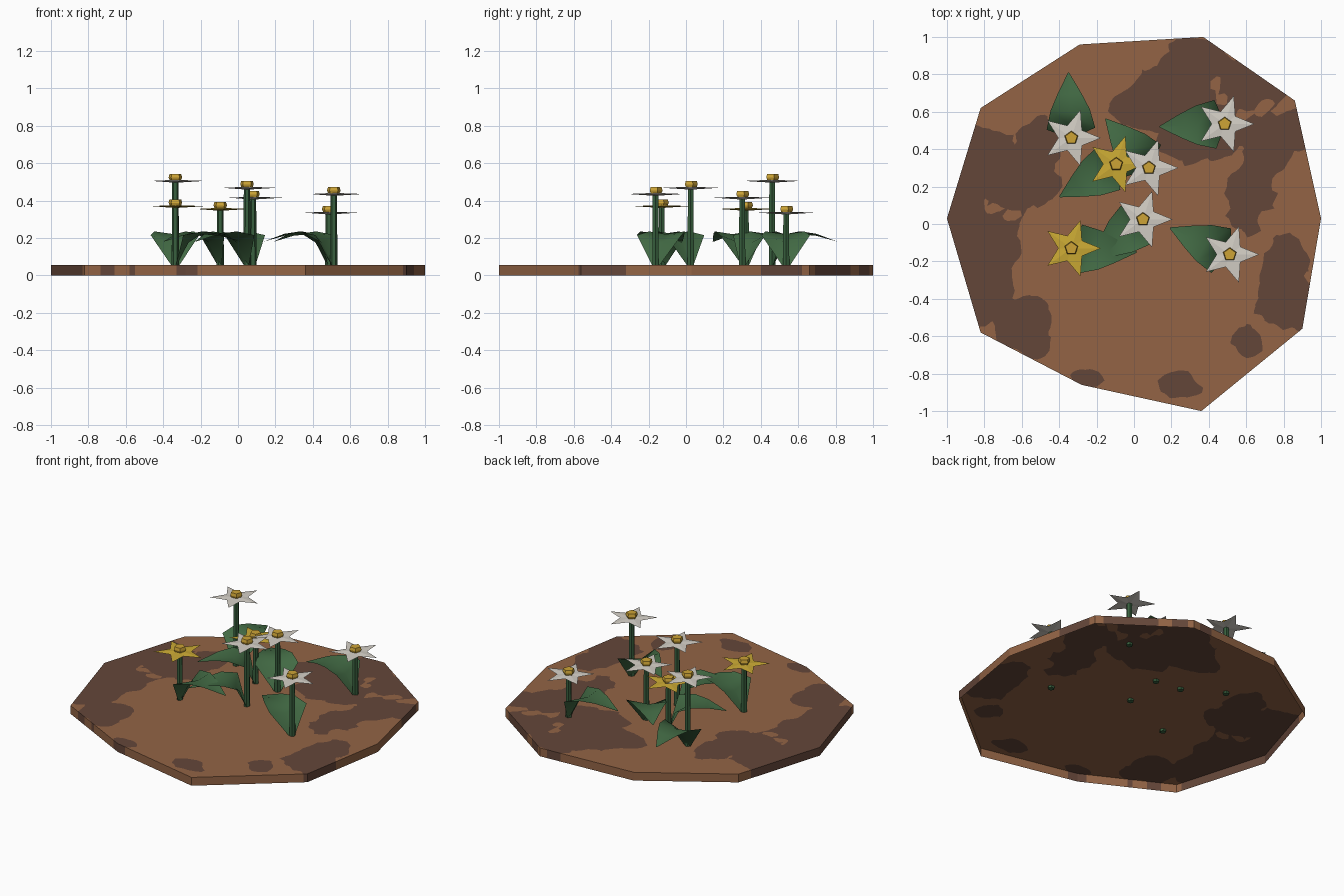
import bpy, bmesh, math
from mathutils import Vector, noise

if "Cube" in bpy.data.objects:
    bpy.data.objects.remove(bpy.data.objects["Cube"])


def material(name, rgb):
    m = bpy.data.materials.new(name)
    lin = [(c / 255 / 12.92) if c < 10 else ((c / 255 + 0.055) / 1.055) ** 2.4 for c in rgb]
    m.diffuse_color = (*lin, 1)
    m.use_nodes = True
    m.node_tree.nodes["Principled BSDF"].inputs["Base Color"].default_value = m.diffuse_color
    return m


SOIL = material("light_soil", (147, 100, 69))
DARK = material("dark_soil", (100, 70, 57))
LEAF = material("leaf_green", (66, 106, 68))
STEM = material("stem_green", (56, 96, 62))
WHITE = material("petal_white", (212, 207, 198))
YELLOW = material("petal_yellow", (203, 170, 52))
GOLD = material("centre_gold", (205, 164, 54))


def finish(bm, name, *mats, smooth=False):
    bmesh.ops.recalc_face_normals(bm, faces=bm.faces)
    for f in bm.faces:
        f.smooth = smooth
    me = bpy.data.meshes.new(name)
    bm.to_mesh(me)
    bm.free()
    for m in mats:
        me.materials.append(m)
    ob = bpy.data.objects.new(name, me)
    bpy.context.collection.objects.link(ob)
    return ob


def ring(bm, n, r, z, x=0, y=0, turn=0):
    return [bm.verts.new((x + r * math.cos(turn + math.tau * i / n),
                          y + r * math.sin(turn + math.tau * i / n), z)) for i in range(n)]


def bridge(bm, a, b):
    n = len(a)
    for i in range(n):
        bm.faces.new((a[i], a[(i + 1) % n], b[(i + 1) % n], b[i]))


# --- soil slab: ten-sided cap with a rim, open below, with dark earth patches
OUTLINE = [(1, .03), (.86, .66), (.37, 1), (-.29, .96), (-.82, .62),
           (-1, .03), (-.82, -.58), (-.28, -.86), (.36, -1), (.9, -.56)]
# patch centres and radii
PATCHES = [(-.78, .38, .16, .14), (-.92, .1, .12, .25), (-.62, .22, .22, .16),
           (-.5, .42, .12, .14), (-.75, -.1, .14, .16), (-.8, -.38, .16, .2),
           (-.6, -.52, .16, .12), (-.52, -.66, .07, .07), (-.25, -.83, .09, .05),
           (.1, .64, .22, .14), (.3, .8, .16, .22), (.62, .76, .2, .13),
           (.35, .5, .22, .16), (.72, .42, .14, .18), (.9, .5, .08, .12),
           (.62, .15, .13, .16), (.8, -.2, .12, .16), (.84, -.42, .18, .14),
           (.6, -.62, .08, .08), (.24, -.86, .11, .07), (-.9, -.15, .12, .2)]


def darkness(p):
    blob = max(1 - math.hypot((p.x - a) / c, (p.y - b) / d) for a, b, c, d in PATCHES)
    q = Vector((p.x, p.y, 0))
    return blob + .4 * noise.noise(q * 6.3) + .4 * noise.noise(q * 13.7) + .04


bm = bmesh.new()
low = [bm.verts.new((x, y, 0)) for x, y in OUTLINE]
high = [bm.verts.new((x, y, .055)) for x, y in OUTLINE]
bm.faces.new(high)
bridge(bm, low, high)
STEP = .04
for axis in ((1, 0, 0), (0, 1, 0)):
    for i in range(-25, 26):
        bmesh.ops.bisect_plane(bm, geom=bm.verts[:] + bm.edges[:] + bm.faces[:],
                               plane_co=Vector(axis) * (i * STEP + .003), plane_no=axis)
bmesh.ops.triangulate(bm, faces=bm.faces)
# cut the triangles along the patch borders
field = {v: darkness(v.co) for v in bm.verts}
cuts = []
for e in bm.edges[:]:
    a, b = e.verts
    if field[a] * field[b] < 0:
        t = field[a] / (field[a] - field[b])
        cuts.append(bmesh.utils.edge_split(e, a, t)[1])
bmesh.ops.connect_verts(bm, verts=cuts)
for f in bm.faces:
    f.material_index = int(sum(field.get(v, 0) for v in f.verts) > 0)
finish(bm, "soil_slab", SOIL, DARK)


# --- flower parts
def make_stem(x, y, z):
    bm = bmesh.new()
    a, b = ring(bm, 6, .02, .04, x, y), ring(bm, 6, .017, z, x, y)
    bridge(bm, a, b)
    bm.faces.new(a[::-1])
    bm.faces.new(b)
    finish(bm, "stem", STEM)


def make_petals(x, y, z, mat):
    bm = bmesh.new()
    star = []
    for i in range(10):
        r, a = (.07 if i % 2 else .158), math.tau * i / 10
        star.append(bm.verts.new((x + r * math.cos(a), y + r * math.sin(a), z)))
    for dz in (.006, -.01):
        hub = bm.verts.new((x, y, z + dz))
        for i in range(10):
            bm.faces.new((star[i], star[(i + 1) % 10], hub))
    finish(bm, "petals", mat)


def make_centre(x, y, z):
    bm = bmesh.new()
    rings = [ring(bm, 5, r, z + h, x, y, math.pi / 2)
             for r, h in ((.03, 0), (.038, .018), (.033, .036))]
    bridge(bm, rings[0], rings[1])
    bridge(bm, rings[1], rings[2])
    bm.faces.new(rings[2])
    bm.faces.new(rings[0][::-1])
    finish(bm, "flower_centre", GOLD)


def make_leaf(x, y, tip_x, tip_y):
    d = Vector((tip_x - x, tip_y - y, 0)).normalized()
    s = Vector((-d.y, d.x, 0))
    root = Vector((x, y, 0))
    bm = bmesh.new()
    # distance of midrib and edge, half width, midrib height, edge height
    rows = []
    for dm, de, w, zm, ze in ((0, 0, .012, .04, .04), (.07, .05, .13, .175, .215),
                              (.14, .15, .105, .22, .235), (.235, .235, .065, .212, .222),
                              (.35, .35, .003, .18, .18)):
        rows.append([bm.verts.new(root + d * (de if k else dm) + s * (k * w)
                                  + Vector((0, 0, ze if k else zm))) for k in (-1, 0, 1)])
    for a, b in zip(rows, rows[1:]):
        for k in (0, 1):
            bm.faces.new((a[k], a[k + 1], b[k + 1], b[k]))
    finish(bm, "leaf", LEAF, smooth=True)


# x, y, petal height, petal material, leaf tip
FLOWERS = [(-.335, .46, .505, WHITE, -.35, .81), (-.335, -.13, .37, YELLOW, .01, -.15),
           (.048, .025, .468, WHITE, -.23, -.19), (.08, .3, .415, WHITE, -.15, .56),
           (-.095, .32, .355, YELLOW, -.39, .15), (.485, .535, .335, WHITE, .13, .52),
           (.512, -.163, .435, WHITE, .19, -.02)]
for x, y, z, mat, tx, ty in FLOWERS:
    make_stem(x, y, z)
    make_petals(x, y, z, mat)
    make_centre(x, y, z)
    make_leaf(x, y, tx, ty)
